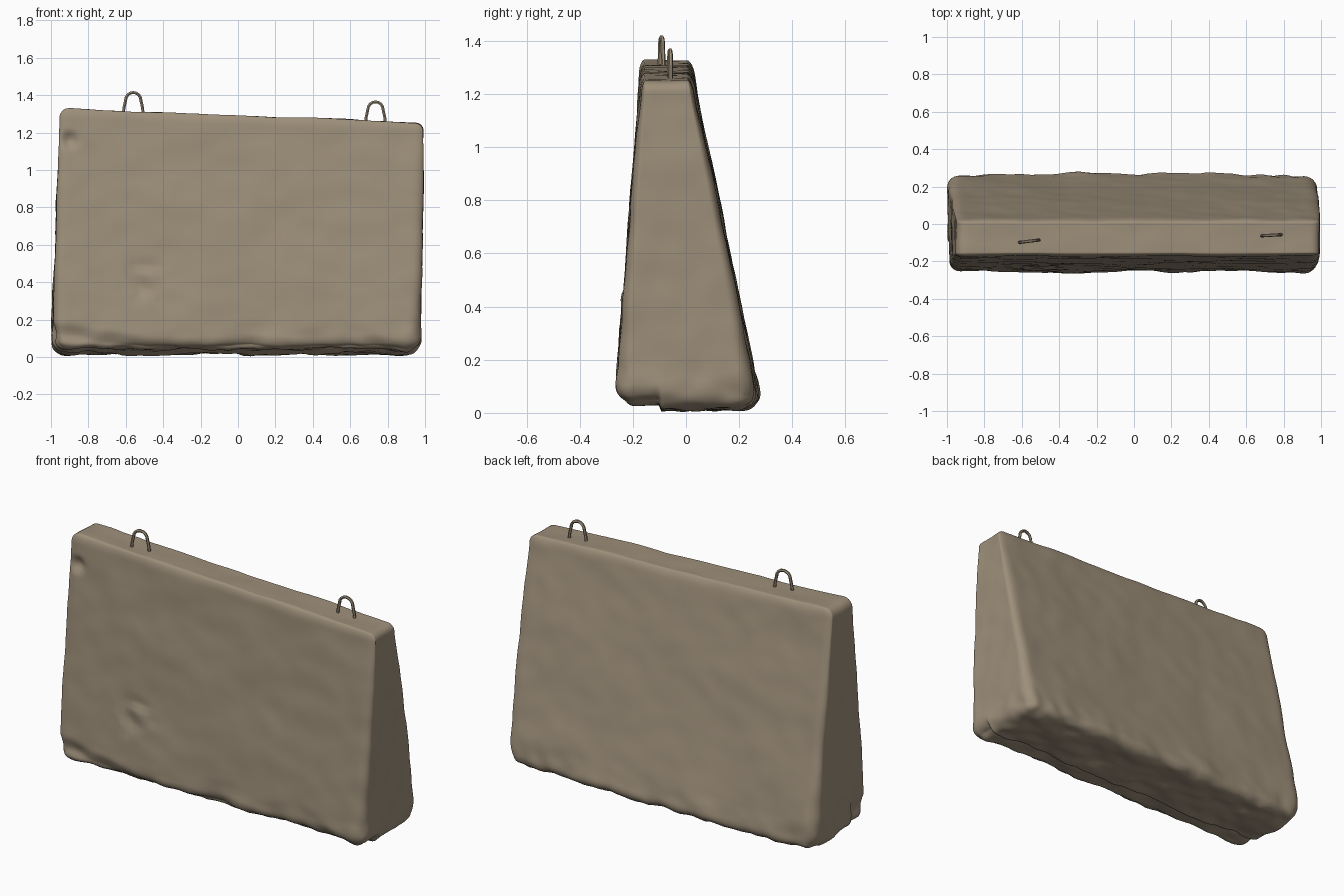
import bpy, bmesh, math
from mathutils import Vector, noise

cube = bpy.data.objects.get("Cube")
if cube:
    bpy.data.objects.remove(cube, do_unlink=True)


def make_material(name, rgb):
    mat = bpy.data.materials.new(name)
    mat.use_nodes = True
    mat.diffuse_color = (*rgb, 1)
    bsdf = mat.node_tree.nodes["Principled BSDF"]
    bsdf.inputs["Base Color"].default_value = (*rgb, 1)
    bsdf.inputs["Roughness"].default_value = 0.9
    return mat


concrete = make_material("weathered concrete", (0.34, 0.275, 0.195))


def lerp(a, b, t):
    return a + (b - a) * t


def clamp(v, lo, hi):
    return max(lo, min(hi, v))


def falloff(distance, radius):
    return max(0, 1 - (distance / radius) ** 2) ** 2


def spread(u):
    # crowd the grid lines towards the edges
    return 0.45 * u + 0.55 * math.sin(u * math.pi / 2)


def block_shape(co):
    # rounded box, worn more near the ground
    half = Vector((0.99, 0.27, 0.66))
    p = Vector([spread(2 * c) * h for c, h in zip(co, half)])
    height = (p.z + half.z) / (2 * half.z)
    radius = lerp(0.075, 0.05, clamp(height * 3, 0, 1))
    core = Vector([clamp(c, radius - h, h - radius) for c, h in zip(p, half)])
    p = core + (p - core).normalized() * radius
    # taper front and back, lean the ends, slope the top
    t = (p.z + half.z) / (2 * half.z)
    s, d = p.x / half.x, p.y / half.y
    y = lerp(lerp(-0.268, -0.17, t), lerp(0.283, 0.022, t), (d + 1) / 2)
    x = lerp(lerp(-1.0, -0.95, t), lerp(0.975, 0.997, t), (s + 1) / 2)
    top = 1.29 - 0.037 * s
    return Vector((x, y, lerp(0.012, top, t)))


def weather(p, n):
    # broad uneven casting and fine lumps
    offset = 0.008 * noise.noise(p * 3) + 0.004 * noise.noise(p * 9)
    # ragged lower edge
    low = clamp((0.2 - p.z) / 0.14, 0, 1)
    offset += low * (0.018 * noise.noise(p * 5 + Vector((4, 1, 2)))
                     + 0.012 * noise.noise(p * 13) - 0.005)
    # broken corner at the front foot
    if p.y < -0.1:
        line = 0.1 + 0.08 * clamp(-0.45 - p.x, 0, 0.6) / 0.5
        line += 0.03 * noise.noise(Vector((p.x * 5, 0, 3)))
        offset -= 0.025 * clamp((line - p.z) / 0.06, 0, 1)
    # pitted patch and chipped corner on the front
    if n.y < -0.5:
        pit = falloff(math.hypot(p.x + 0.5, p.z - 0.4), 0.17)
        offset += pit * (0.035 * noise.noise(p * 16) - 0.005)
        offset -= 0.03 * falloff(math.hypot(p.x + 0.9, p.z - 1.16), 0.06)
    return p + n * offset


def build_block():
    bm = bmesh.new()
    bmesh.ops.create_cube(bm, size=1)
    bmesh.ops.subdivide_edges(bm, edges=bm.edges[:], cuts=63, use_grid_fill=True)
    for v in bm.verts:
        v.co = block_shape(v.co)
    bm.normal_update()
    for v, co in [(v, weather(v.co, v.normal)) for v in bm.verts]:
        v.co = co
        v.co.z = max(0, co.z)
    mesh = bpy.data.meshes.new("concrete_block")
    bm.to_mesh(mesh)
    bm.free()
    mesh.materials.append(concrete)
    mesh.shade_smooth()
    obj = bpy.data.objects.new("concrete_block", mesh)
    bpy.context.collection.objects.link(obj)


def lifting_loop(name, x, y, base, twist):
    # bent bar: splayed legs joined by a round crown
    curve = bpy.data.curves.new(name, "CURVE")
    curve.dimensions = "3D"
    curve.bevel_depth = 0.0085
    curve.bevel_resolution = 1
    curve.use_fill_caps = True
    path = [(-0.055, -0.04), (-0.05, 0.02)]
    for i in range(9):
        a = math.pi * (1 - i / 8)
        path.append((0.041 * math.cos(a), 0.062 + 0.042 * math.sin(a)))
    path += [(0.05, 0.02), (0.055, -0.04)]
    spline = curve.splines.new("POLY")
    spline.points.add(len(path) - 1)
    for point, (px, pz) in zip(spline.points, path):
        point.co = (x + px, y + px * twist, base + pz, 1)
    curve.materials.append(concrete)
    obj = bpy.data.objects.new(name, curve)
    bpy.context.collection.objects.link(obj)
    # turn the bar into a mesh
    bpy.ops.object.select_all(action="DESELECT")
    obj.select_set(True)
    bpy.context.view_layer.objects.active = obj
    bpy.ops.object.convert(target="MESH")
    bpy.ops.object.shade_smooth_by_angle(angle=math.radians(50))


build_block()
lifting_loop("right_lifting_loop", -0.56, -0.092, 1.31, 0.12)
lifting_loop("left_lifting_loop", 0.735, -0.06, 1.26, 0.06)
